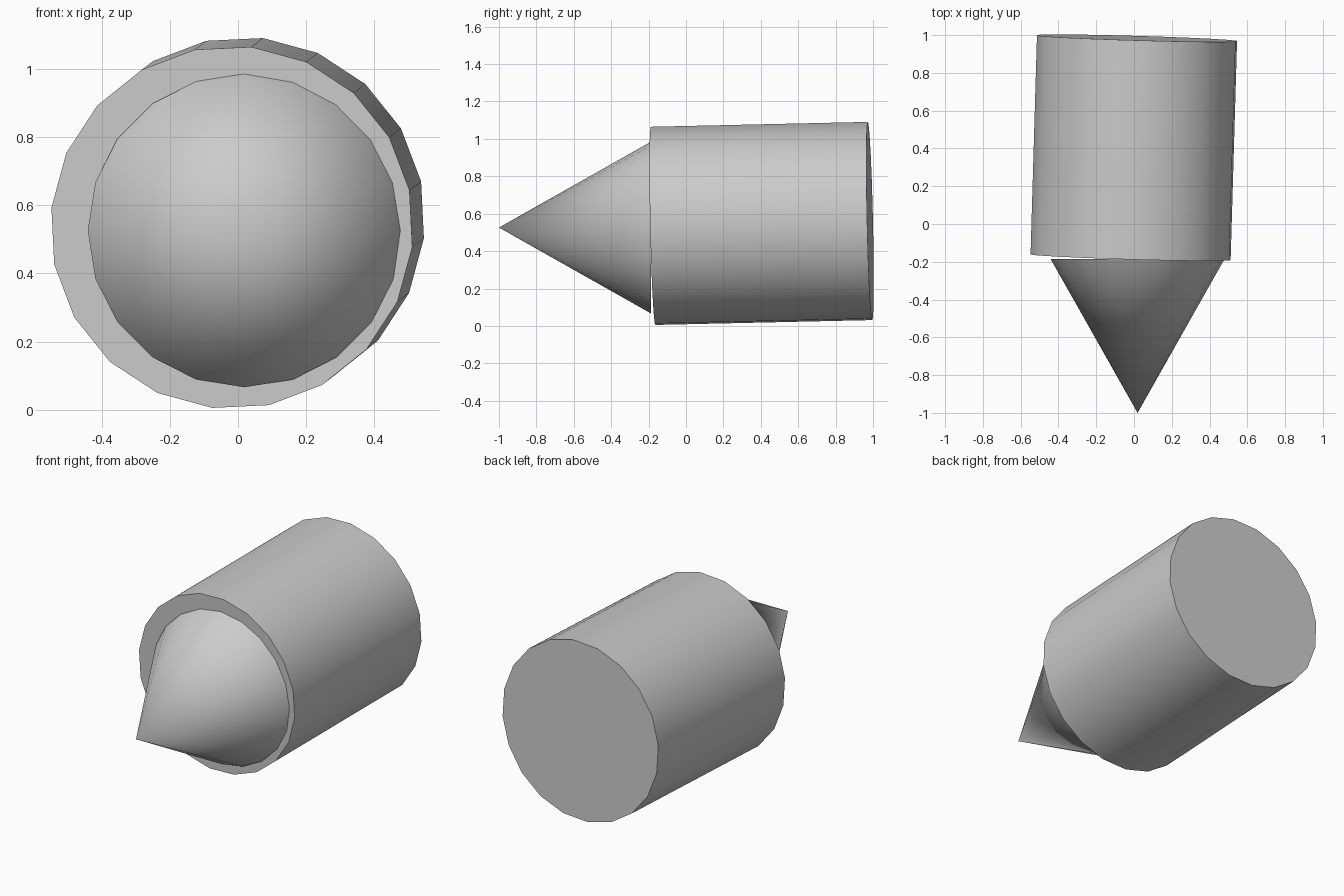
import bpy, bmesh, math
from mathutils import Vector, Matrix

if "Cube" in bpy.data.objects:
    bpy.data.objects.remove(bpy.data.objects["Cube"])


def tapered_part(name, back, front, r_back, r_front, roll=0.0, sides=20):
    """Capped cone or cylinder running from the back point to the front point."""
    back, front = Vector(back), Vector(front)
    axis = front - back
    tilt = Vector((0, -1, 0)).rotation_difference(axis.normalized()).to_matrix().to_4x4()
    matrix = (Matrix.Translation((back + front) / 2) @ tilt
              @ Matrix.Rotation(math.radians(90), 4, 'X')
              @ Matrix.Rotation(math.radians(roll), 4, 'Z'))
    bm = bmesh.new()
    bmesh.ops.create_cone(bm, cap_ends=True, segments=sides, radius1=r_back,
                          radius2=r_front, depth=axis.length, matrix=matrix)
    bmesh.ops.remove_doubles(bm, verts=bm.verts, dist=1e-5)
    bmesh.ops.recalc_face_normals(bm, faces=bm.faces)
    mesh = bpy.data.meshes.new(name)
    bm.to_mesh(mesh)
    bm.free()
    obj = bpy.data.objects.new(name, mesh)
    bpy.context.collection.objects.link(obj)
    bpy.ops.object.select_all(action='DESELECT')
    obj.select_set(True)
    bpy.context.view_layer.objects.active = obj
    bpy.ops.object.shade_smooth_by_angle(angle=math.radians(35))
    return obj


# Slightly tilted main cylinder
tapered_part("body", (0.016, 0.984, 0.561), (-0.018, -0.176, 0.535),
             0.533, 0.533, roll=-6.2)

# Pointed cone on the front, straight along y
tapered_part("nose_cone", (0.019, -0.186, 0.526), (0.019, -1.0, 0.526), 0.46, 0.0)
